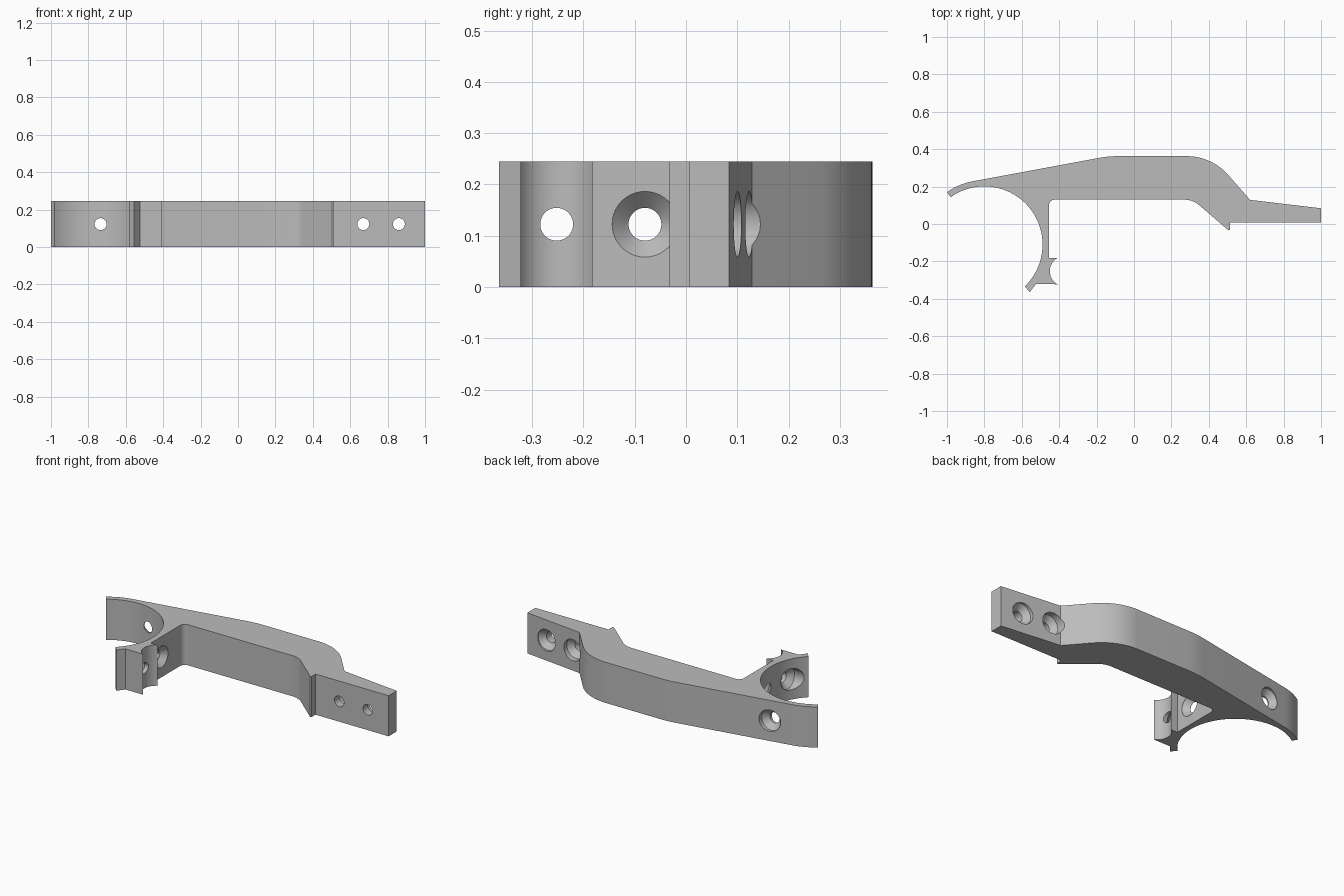
import bpy
import bmesh
from math import sin, cos, radians, tau
from mathutils import Matrix, Vector

HEIGHT = 0.245
MID = HEIGHT / 2
CLAMP = (-0.8, -0.11)

cube = bpy.data.objects.get("Cube")
if cube:
    bpy.data.objects.remove(cube, do_unlink=True)

grey = bpy.data.materials.new("plain_grey")
grey.use_nodes = True
grey.diffuse_color = (0.5, 0.5, 0.5, 1)
grey.node_tree.nodes["Principled BSDF"].inputs["Base Color"].default_value = (0.5, 0.5, 0.5, 1)


def arc(centre, radius, start, end, steps):
    """Points on an arc, angles in degrees."""
    angles = [radians(start + (end - start) * i / steps) for i in range(steps + 1)]
    return [(centre[0] + radius * cos(a), centre[1] + radius * sin(a)) for a in angles]


def make_object(name, bm):
    bmesh.ops.recalc_face_normals(bm, faces=bm.faces)
    mesh = bpy.data.meshes.new(name)
    bm.to_mesh(mesh)
    bm.free()
    mesh.materials.append(grey)
    obj = bpy.data.objects.new(name, mesh)
    bpy.context.collection.objects.link(obj)
    return obj


# Bracket outline: clamp arm, handle back, mounting pad, handle inside, saddle, clamp bore
outline = arc(CLAMP, 0.344, 125.5, 100, 10)
outline += arc((-0.08, -0.237), 0.6, 100, 90, 6)
outline += arc((0.28, 0.063), 0.3, 90, 42, 16)
outline += [(0.62, 0.129), (1, 0.084), (1, 0.007), (0.512, 0.007), (0.512, -0.032), (0.503, -0.032)]
outline += arc((0.27, 0.01), 0.12, 50, 90, 10)
outline += arc((-0.425, 0.1), 0.03, 90, 180, 6)
outline += [(-0.455, -0.182)]
outline += arc((-0.369, -0.252), 0.081, 120, 240, 20)
outline += [(-0.525, -0.322), (-0.557, -0.364)]
outline += arc(CLAMP, 0.311, -46, 125.5, 64)

bm = bmesh.new()
base = bm.faces.new([bm.verts.new((x, y, 0)) for x, y in outline])
extruded = bmesh.ops.extrude_face_region(bm, geom=[base], use_keep_orig=True)
bmesh.ops.translate(bm, vec=(0, 0, HEIGHT),
                    verts=[v for v in extruded["geom"] if isinstance(v, bmesh.types.BMVert)])
bracket = make_object("handle_bracket", bm)


# Countersunk screw holes: seat is where the cone starts, direction is the screw's way in
def screw_cutter(bm, seat, direction, head_length, sink=0.032, sides=40):
    turn = Vector((0, 0, 1)).rotation_difference(Vector(direction)).to_matrix().to_4x4()
    place = Matrix.Translation(seat) @ turn
    sections = [(0.064, -head_length), (0.064, 0), (0.032, sink), (0.032, 0.15)]
    rings = [[bm.verts.new(place @ Vector((r * cos(tau * i / sides), r * sin(tau * i / sides), d)))
              for i in range(sides)] for r, d in sections]
    for low, high in zip(rings, rings[1:]):
        for i in range(sides):
            j = (i + 1) % sides
            bm.faces.new((low[i], low[j], high[j], high[i]))
    bm.faces.new(rings[0])
    bm.faces.new(rings[-1])


bm = bmesh.new()
for x in (0.67, 0.86):
    screw_cutter(bm, (x, 0.088, MID), (0, -1, 0), 0.15)
screw_cutter(bm, (-0.735, 0.237, MID), (0, -1, 0), 0.1)
screw_cutter(bm, (-0.456, -0.08, MID), (-1, 0, 0), 0.03)
screw_cutter(bm, (-0.502, -0.252, MID), (1, 0, 0), 0.1)
cutter = make_object("screw_hole_cutter", bm)
cutter.hide_render = True

cut = bracket.modifiers.new("screw_holes", "BOOLEAN")
cut.object = cutter
cut.operation = "DIFFERENCE"
cut.solver = "EXACT"

bpy.ops.object.select_all(action="DESELECT")
bpy.context.view_layer.objects.active = bracket
bracket.select_set(True)
bpy.ops.object.modifier_apply(modifier=cut.name)
bpy.data.objects.remove(cutter, do_unlink=True)
bpy.ops.object.shade_smooth_by_angle(angle=radians(25))
